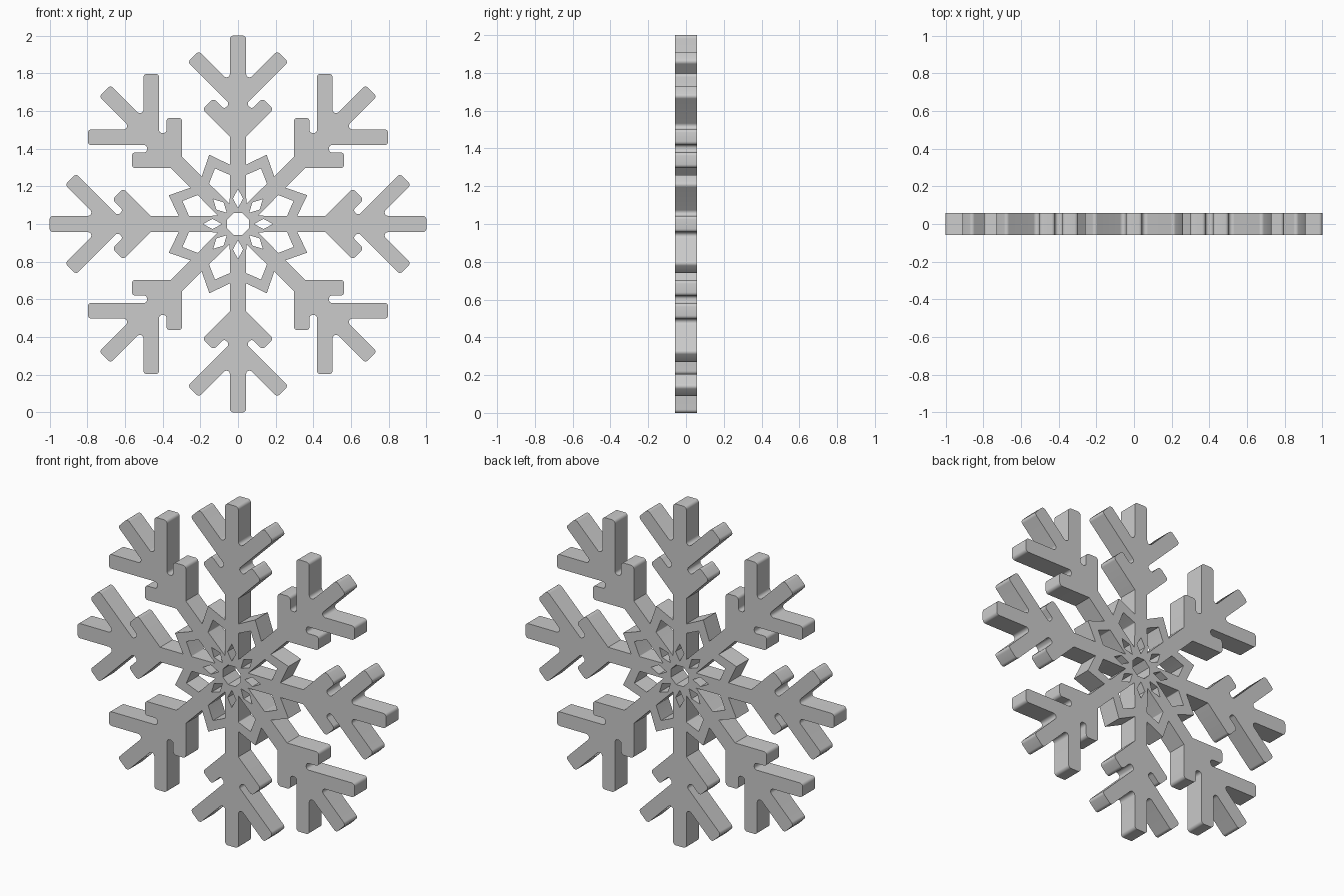
import bpy, bmesh, math
from mathutils import Vector, Matrix

if "Cube" in bpy.data.objects:
    bpy.data.objects.remove(bpy.data.objects["Cube"])

THICK = 0.058  # half thickness


def rounded(points, steps=5):
    """Fillet a closed outline of (x, y, radius) points."""
    out, n = [], len(points)
    for i, (x, y, r) in enumerate(points):
        p = Vector((x, y))
        if r == 0:
            out.append(p)
            continue
        a = (Vector(points[i - 1][:2]) - p).normalized()
        b = (Vector(points[(i + 1) % n][:2]) - p).normalized()
        half = a.angle(b) / 2
        t = r / math.tan(half)
        c = p + (a + b).normalized() * (r / math.sin(half))
        s, e = p + a * t - c, p + b * t - c
        sweep = s.angle_signed(e)
        for k in range(steps + 1):
            out.append(c + Matrix.Rotation(-sweep * k / steps, 2) @ s)
    return out


def turned(points, angle):
    c, s = math.cos(angle), math.sin(angle)
    return [(x * c - y * s, x * s + y * c, r) for x, y, r in points]


# right half of one arm: (sideways, outward, corner radius)
half_arm = [
    (0.152, 0.368, 0),                                  # star point
    (0.043, 0.315, 0), (0.043, 0.464, 0),               # stem
    (0.188, 0.609, 0.018), (0.130, 0.667, 0.018),       # inner branch
    (0.073, 0.610, 0.016), (0.045, 0.638, 0.016),       # slot
    (0.267, 0.860, 0.018), (0.208, 0.918, 0.018),       # outer branch
    (0.043, 0.753, 0.018), (0.043, 1.0, 0.018),         # arm tip
]
arm = half_arm + [(-x, y, r) for x, y, r in reversed(half_arm[1:])]
kite = [(0, 0.115, 0), (0.06, 0.257, 0.006), (0, 0.319, 0), (-0.06, 0.257, 0.006)]
diamond = [(0, 0.085, 0), (0.027, 0.135, 0), (0, 0.186, 0), (-0.027, 0.135, 0)]

# outline and holes, repeated eight times
outline, loops, centre = [], [], []
for k in range(8):
    a = k * math.pi / 4
    outline += turned(arm, a)
    loops.append(turned(diamond, a))
    loops.append(turned(kite, a + math.pi / 8))
    centre += turned([(0, 0.062, 0)], a + math.pi / 8)
loops += [outline, centre]

curve = bpy.data.curves.new("snowflake_profile", 'CURVE')
curve.dimensions = '2D'
curve.fill_mode = 'BOTH'
curve.extrude = THICK
for loop in loops:
    pts = rounded(loop)
    sp = curve.splines.new('POLY')
    sp.points.add(len(pts) - 1)
    for q, p in zip(sp.points, pts):
        q.co = (p.x, p.y, 0, 1)
    sp.use_cyclic_u = True

# turn the filled profile into a standing mesh
helper = bpy.data.objects.new("profile_helper", curve)
bpy.context.collection.objects.link(helper)
bpy.context.view_layer.update()
dg = bpy.context.evaluated_depsgraph_get()
mesh = bpy.data.meshes.new_from_object(helper.evaluated_get(dg))
bpy.data.objects.remove(helper)
mesh.transform(Matrix.Translation((0, 0, 1)) @ Matrix.Rotation(math.pi / 2, 4, 'X'))
bm = bmesh.new()
bm.from_mesh(mesh)
bmesh.ops.remove_doubles(bm, verts=bm.verts, dist=1e-5)
bmesh.ops.recalc_face_normals(bm, faces=bm.faces)
bm.to_mesh(mesh)
bm.free()

flake = bpy.data.objects.new("snowflake", mesh)
bpy.context.collection.objects.link(flake)
grey = bpy.data.materials.new("light_grey")
grey.diffuse_color = (0.6, 0.6, 0.6, 1)
grey.use_nodes = True
grey.node_tree.nodes["Principled BSDF"].inputs["Base Color"].default_value = grey.diffuse_color
mesh.materials.clear()
mesh.materials.append(grey)
bpy.context.view_layer.objects.active = flake
flake.select_set(True)
bpy.ops.object.shade_smooth_by_angle(angle=math.radians(30))
